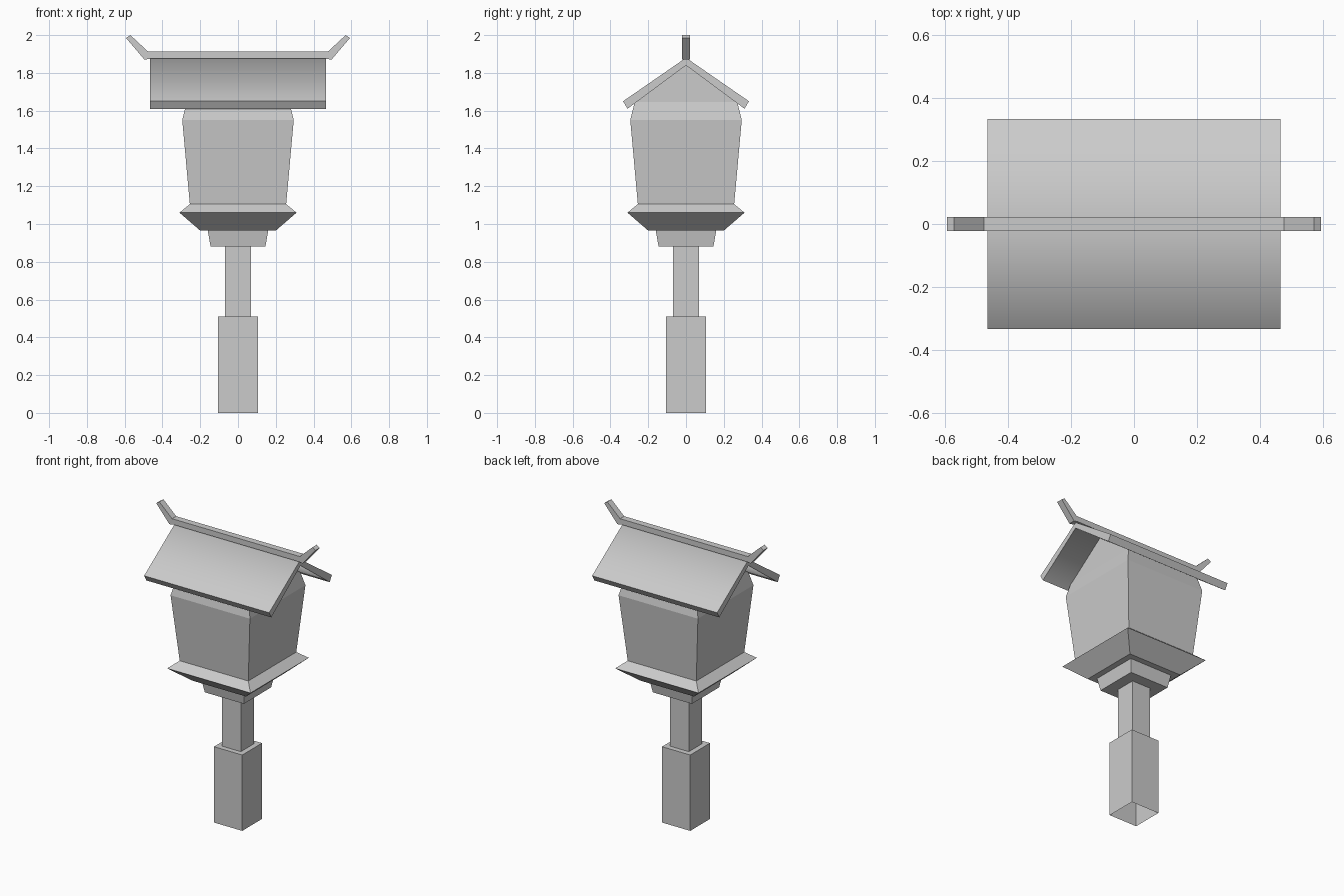
import bpy
import bmesh
import math

cube = bpy.data.objects.get("Cube")
if cube:
    bpy.data.objects.remove(cube, do_unlink=True)

stone = bpy.data.materials.new("grey_stone")
stone.use_nodes = True
COLOR = (0.6, 0.6, 0.6, 1)
stone.diffuse_color = COLOR
stone.node_tree.nodes["Principled BSDF"].inputs["Base Color"].default_value = COLOR


def finish(name, bm):
    bmesh.ops.recalc_face_normals(bm, faces=bm.faces)
    mesh = bpy.data.meshes.new(name)
    bm.to_mesh(mesh)
    bm.free()
    mesh.materials.append(stone)
    obj = bpy.data.objects.new(name, mesh)
    bpy.context.collection.objects.link(obj)
    return obj


def square_loft(name, sections, open_bottom=False):
    """Stack square sections given as (half width, height)."""
    bm = bmesh.new()
    rings = [[bm.verts.new((sx * h, sy * h, z))
              for sx, sy in ((-1, -1), (1, -1), (1, 1), (-1, 1))]
             for h, z in sections]
    for low, high in zip(rings, rings[1:]):
        for i in range(4):
            j = (i + 1) % 4
            bm.faces.new((low[i], low[j], high[j], high[i]))
    bm.faces.new(rings[-1])
    if not open_bottom:
        bm.faces.new(rings[0])
    return finish(name, bm)


def prism(name, points, axis, half):
    """Extrude a mirrored (side, height) outline along x or y."""
    def place(p, d):
        return (d, p[0], p[1]) if axis == "x" else (p[0], d, p[1])
    bm = bmesh.new()
    a = [bm.verts.new(place(p, -half)) for p in points]
    b = [bm.verts.new(place(p, half)) for p in points]
    for i in range(len(points)):
        j = (i + 1) % len(points)
        bm.faces.new((a[i], a[j], b[j], b[i]))
    bm.faces.new(a)
    bm.faces.new(b)
    return finish(name, bm)


def mirrored(points):
    return points + [(-s, z) for s, z in reversed(points) if s > 0]


# Post: hollow-bottomed base, shaft and flared bracket
square_loft("post_base", [(0.105, 0), (0.105, 0.51)], open_bottom=True)
square_loft("post_shaft", [(0.07, 0.51), (0.07, 0.88)])
square_loft("post_bracket", [(0.145, 0.88), (0.16, 0.965)])

# Flared tray under the lantern box
square_loft("tray", [(0.2, 0.965), (0.31, 1.06), (0.255, 1.105)])

# Lantern box with sloped shoulders and gable ends
square_loft("lantern_box", [(0.255, 1.105), (0.295, 1.55), (0.272, 1.645)])
prism("gable", [(-0.272, 1.645), (0.272, 1.645), (0, 1.84)], "x", 0.272)

# Pitched roof slab, shaded smoothly across the ridge
roof = prism("roof", [(0, 1.88), (0.333, 1.65), (0.31, 1.61), (0, 1.84),
                      (-0.31, 1.61), (-0.333, 1.65)], "x", 0.465)
bpy.ops.object.select_all(action="DESELECT")
roof.select_set(True)
bpy.context.view_layer.objects.active = roof
bpy.ops.object.shade_smooth_by_angle(angle=math.radians(80))

# Ridge beam with upturned horns
prism("ridge_beam", mirrored([(0.465, 1.875), (0.495, 1.87), (0.593, 1.985),
                              (0.57, 2.0), (0.475, 1.912)]), "y", 0.022)
